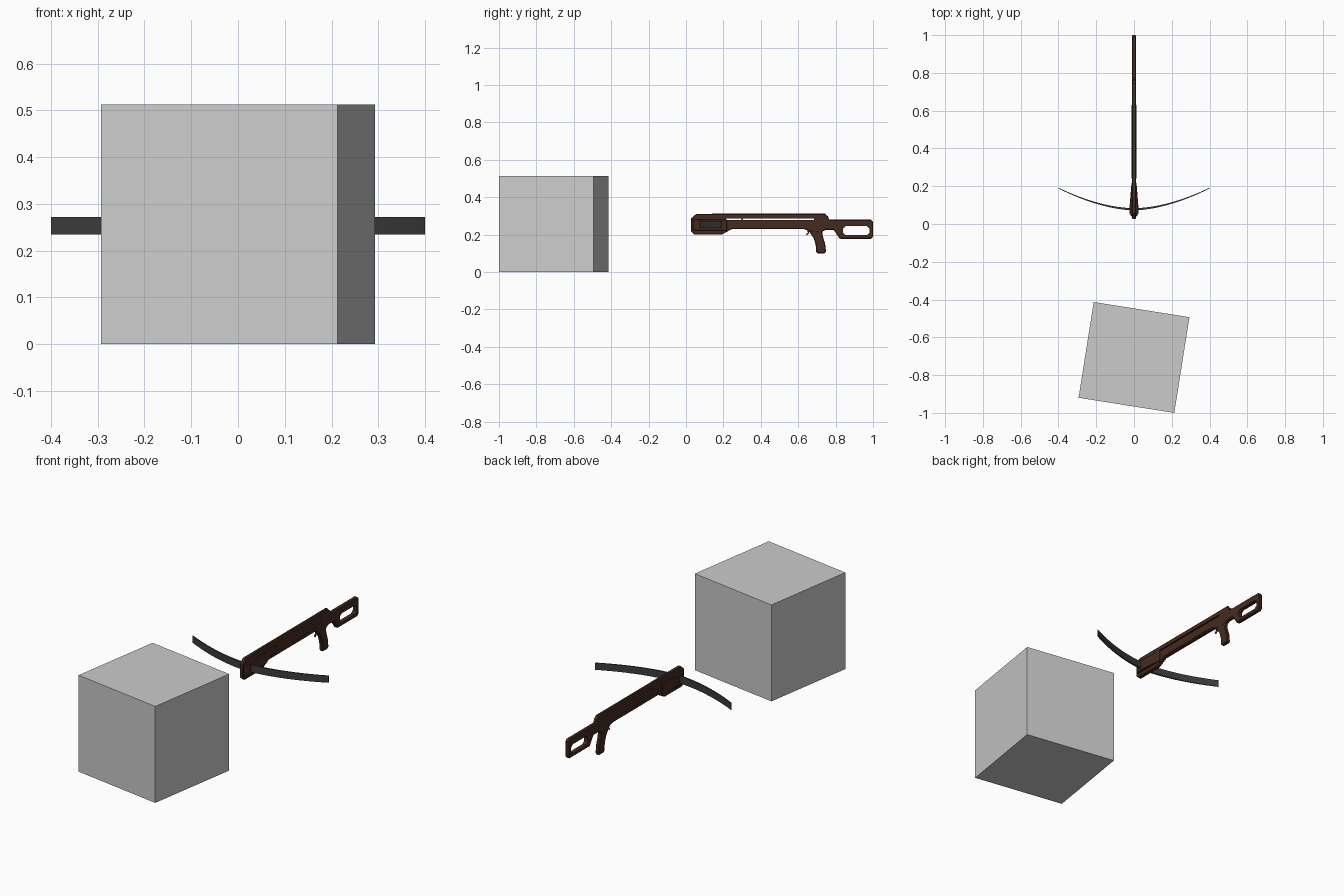
import bpy, bmesh, math
from mathutils import Matrix

if "Cube" in bpy.data.objects:
    bpy.data.objects.remove(bpy.data.objects["Cube"])


def material(name, rgb):
    m = bpy.data.materials.new(name)
    m.diffuse_color = (*rgb, 1)
    m.use_nodes = True
    m.node_tree.nodes["Principled BSDF"].inputs["Base Color"].default_value = m.diffuse_color
    return m


WOOD = material("dark_wood", (0.06, 0.024, 0.013))
STEEL = material("dark_steel", (0.045, 0.045, 0.047))
RAIL = material("rail_olive", (0.05, 0.04, 0.015))


def prism(name, pts, to3d, depth, mat, bevel=0.0):
    """Extrude a flat outline by depth (a 3D vector), with optional bevel."""
    bm = bmesh.new()
    face = bm.faces.new([bm.verts.new(to3d(*p)) for p in pts])
    ext = bmesh.ops.extrude_face_region(bm, geom=[face])
    bmesh.ops.translate(bm, vec=depth,
                        verts=[g for g in ext["geom"] if isinstance(g, bmesh.types.BMVert)])
    bmesh.ops.recalc_face_normals(bm, faces=bm.faces)
    me = bpy.data.meshes.new(name)
    bm.to_mesh(me)
    bm.free()
    ob = bpy.data.objects.new(name, me)
    bpy.context.collection.objects.link(ob)
    if mat:
        me.materials.append(mat)
    if bevel:
        b = ob.modifiers.new("bevel", 'BEVEL')
        b.width, b.segments, b.limit_method, b.angle_limit = bevel, 1, 'ANGLE', math.radians(50)
    return ob


def side(name, pts, width, mat, bevel=0.0):
    """Profile drawn in the side view (y, z), centred on x = 0."""
    return prism(name, pts, lambda y, z: (-width / 2, y, z), (width, 0, 0), mat, bevel)


def plan(name, pts, z0, z1, mat, bevel=0.0):
    """Outline drawn in the top view (x, y)."""
    return prism(name, pts, lambda x, y: (x, y, z0), (0, 0, z1 - z0), mat, bevel)


def rect(y0, y1, z0, z1, c=0.0):
    if not c:
        return [(y0, z0), (y1, z0), (y1, z1), (y0, z1)]
    return [(y0 + c, z0), (y1 - c, z0), (y1, z0 + c), (y1, z1 - c),
            (y1 - c, z1), (y0 + c, z1), (y0, z1 - c), (y0, z0 + c)]


def cut(ob, cutters):
    for c in cutters:
        c.hide_render = True
        m = ob.modifiers.new("cut", 'BOOLEAN')
        m.operation, m.solver, m.object = 'DIFFERENCE', 'EXACT', c
    bpy.context.view_layer.objects.active = ob
    for m in list(ob.modifiers):
        bpy.ops.object.modifier_apply(modifier=m.name)
    for c in cutters:
        bpy.data.objects.remove(c)


# Target block, turned 9 degrees
bpy.ops.mesh.primitive_cube_add(size=0.513, location=(0, -0.7065, 0.2565),
                                rotation=(0, 0, math.radians(-9)))
bpy.context.object.name = "target_block"

# Main body with string slot and open shoulder stock
body = side("crossbow_body", [
    (0.045, 0.20), (0.19, 0.20), (0.245, 0.23), (0.63, 0.23), (0.67, 0.215), (0.72, 0.21),
    (0.745, 0.225), (0.79, 0.225), (0.822, 0.178), (0.99, 0.178), (1.0, 0.188),
    (1.0, 0.27), (0.99, 0.28), (0.765, 0.28), (0.76, 0.297), (0.742, 0.311),
    (0.055, 0.311), (0.027, 0.287), (0.027, 0.218)], 0.022, WOOD, 0.004)
cut(body, [side("slot_cutter", rect(0.215, 0.685, 0.279, 0.287), 0.1, None),
           side("stock_cutter", rect(0.84, 0.98, 0.197, 0.245, 0.013), 0.1, None)])

# Bolt rail along the top
side("bolt_rail", rect(0.14, 0.745, 0.305, 0.313), 0.009, RAIL)

# Fore-end strip under the barrel
side("fore_end_strip", rect(0.24, 0.63, 0.238, 0.25), 0.024, WOOD)

# String catch crossing the slot
side("string_catch", rect(0.296, 0.304, 0.277, 0.289), 0.026, WOOD)

# Tapered cheeks holding the limbs
plan("limb_mount", [(-0.015, 0.04), (0.015, 0.04), (0.024, 0.06), (0.024, 0.085),
                    (0.013, 0.22), (-0.013, 0.22), (-0.024, 0.085), (-0.024, 0.06)],
     0.222, 0.282, WOOD, 0.003)

# Curved grip
side("grip", [(0.64, 0.232), (0.662, 0.212), (0.682, 0.182), (0.693, 0.148), (0.696, 0.108),
              (0.703, 0.1), (0.741, 0.1), (0.749, 0.108), (0.744, 0.15), (0.732, 0.19),
              (0.728, 0.212), (0.745, 0.232)], 0.021, WOOD, 0.004)

# Trigger
side("trigger", [(0.65, 0.23), (0.651, 0.212), (0.641, 0.199), (0.645, 0.196),
                 (0.658, 0.208), (0.661, 0.23)], 0.007, STEEL)

# Bow limbs: swept arc, thinning to the tips
N = 16
front, back = [], []
for i in range(-N, N + 1):
    t = i / N
    y = 0.078 + 0.112 * abs(t) ** 1.75
    th = 0.006 - 0.004 * abs(t)
    front.append((0.4 * t, y - th))
    back.append((0.4 * t, y + th))
bow = plan("bow_limbs", front + back[::-1], 0.235, 0.272, STEEL)
bpy.ops.object.select_all(action='DESELECT')
bow.select_set(True)
bpy.context.view_layer.objects.active = bow
bpy.ops.object.shade_smooth_by_angle(angle=math.radians(30))
